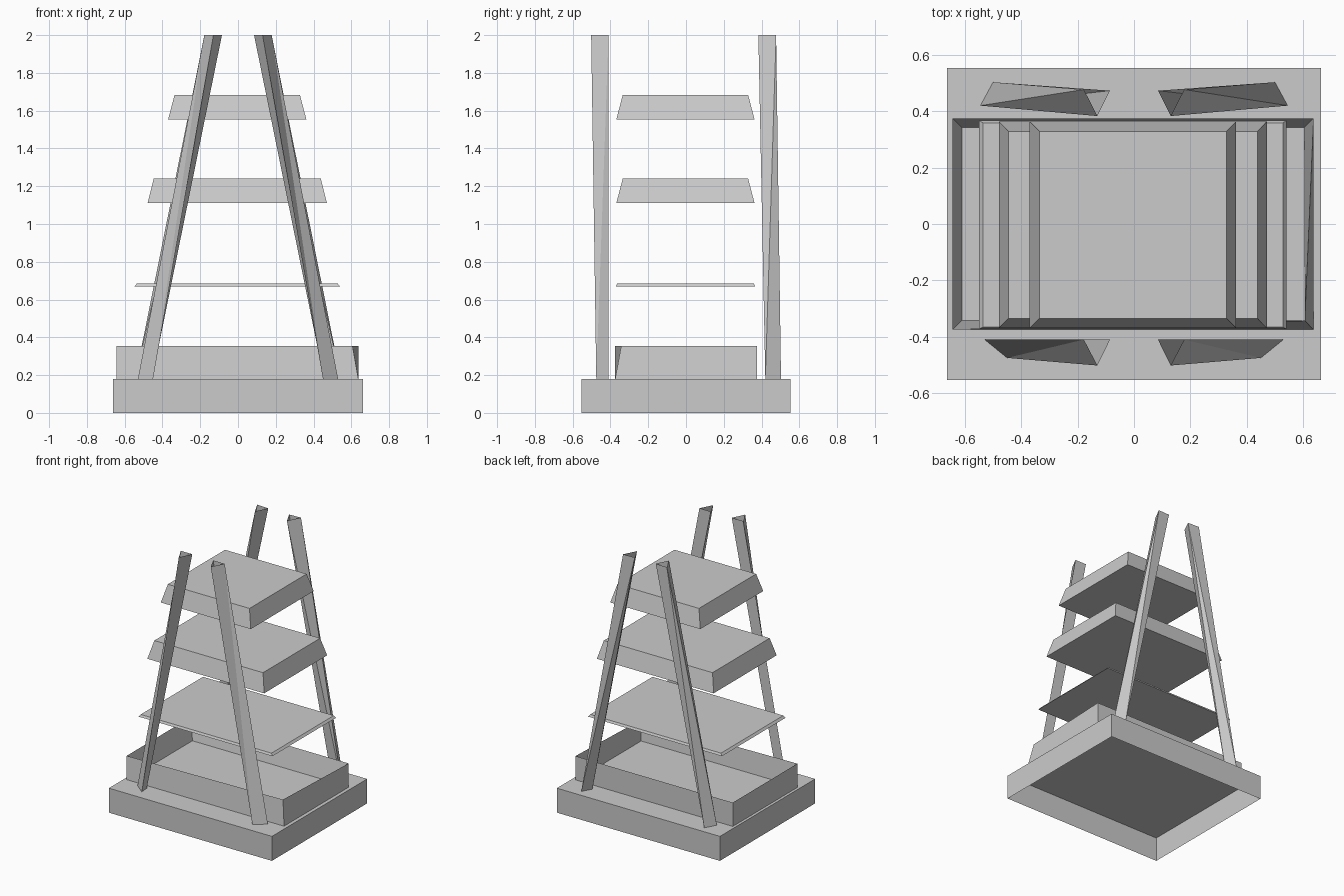
import bpy, bmesh

if "Cube" in bpy.data.objects:
    bpy.data.objects.remove(bpy.data.objects["Cube"])

grey = bpy.data.materials.new("plain_grey")
grey.diffuse_color = (0.6, 0.6, 0.6, 1)
grey.use_nodes = True
grey.node_tree.nodes["Principled BSDF"].inputs["Base Color"].default_value = grey.diffuse_color


def make(name, rings, close_first=True, close_last=True):
    """Skin a stack of equal-length point rings; ends are optionally capped."""
    bm = bmesh.new()
    loops = [[bm.verts.new(p) for p in ring] for ring in rings]
    n = len(loops[0])
    for low, high in zip(loops, loops[1:]):
        for i in range(n):
            j = (i + 1) % n
            if n == 3:  # twisted leg sides are split into triangles
                bm.faces.new((low[i], low[j], high[i]))
                bm.faces.new((low[j], high[j], high[i]))
            else:
                bm.faces.new((low[i], low[j], high[j], high[i]))
    if close_first:
        bm.faces.new(loops[0][::-1])
    if close_last:
        bm.faces.new(loops[-1])
    bmesh.ops.recalc_face_normals(bm, faces=bm.faces[:])
    mesh = bpy.data.meshes.new(name)
    bm.to_mesh(mesh)
    bm.free()
    mesh.materials.append(grey)
    obj = bpy.data.objects.new(name, mesh)
    bpy.context.collection.objects.link(obj)
    return obj


def rect(hx, hy, z, cx=0.0, cy=0.0):
    return [(cx - hx, cy - hy, z), (cx + hx, cy - hy, z),
            (cx + hx, cy + hy, z), (cx - hx, cy + hy, z)]


# Base plinth, hollow underneath
make("base", [rect(0.663, 0.553, 0), rect(0.663, 0.553, 0.18)], close_first=False)

# Open tray: upright outside, sloping inside, one corner leaning in
rim = rect(0.64, 0.375, 0.355, -0.003)
rim[1] = (0.606, -0.343, 0.355)
make("tray", [rect(0.64, 0.375, 0.18, -0.003), rim,
              rect(0.608, 0.343, 0.2, -0.003)], close_first=False)

# Three tapered shelves: bottom half sizes, bottom z, top half sizes, top z
shelves = {
    "lower_shelf": (0.545, 0.37, 0.668, 0.532, 0.362, 0.684),
    "middle_shelf": (0.475, 0.366, 1.11, 0.442, 0.332, 1.24),
    "upper_shelf": (0.366, 0.366, 1.553, 0.332, 0.332, 1.683),
}
for name, (bx, by, bz, tx, ty, tz) in shelves.items():
    make(name, [rect(bx, by, bz, -0.004, -0.003), rect(tx, ty, tz, -0.004, -0.003)])

# Leaning three-sided legs, open at the top, mirrored left to right
legs = {
    "front_leg": ([(0.53, -0.41), (0.45, -0.475), (0.455, -0.41)],
                  [(0.178, -0.41), (0.13, -0.502), (0.085, -0.41)]),
    "back_leg": ([(0.545, 0.42), (0.5, 0.503), (0.46, 0.43)],
                 [(0.13, 0.383), (0.178, 0.477), (0.085, 0.473)]),
}
for name, (foot, head) in legs.items():
    for side, s in (("left", -1), ("right", 1)):
        # Back legs start their split from the outer head corner
        order = (0, 1, 2) if name == "front_leg" else (1, 0, 2)
        make(f"{side}_{name}",
             [[(s * foot[k][0], foot[k][1], 0.18) for k in order],
              [(s * head[k][0], head[k][1], 2.0) for k in order]], close_last=False)
